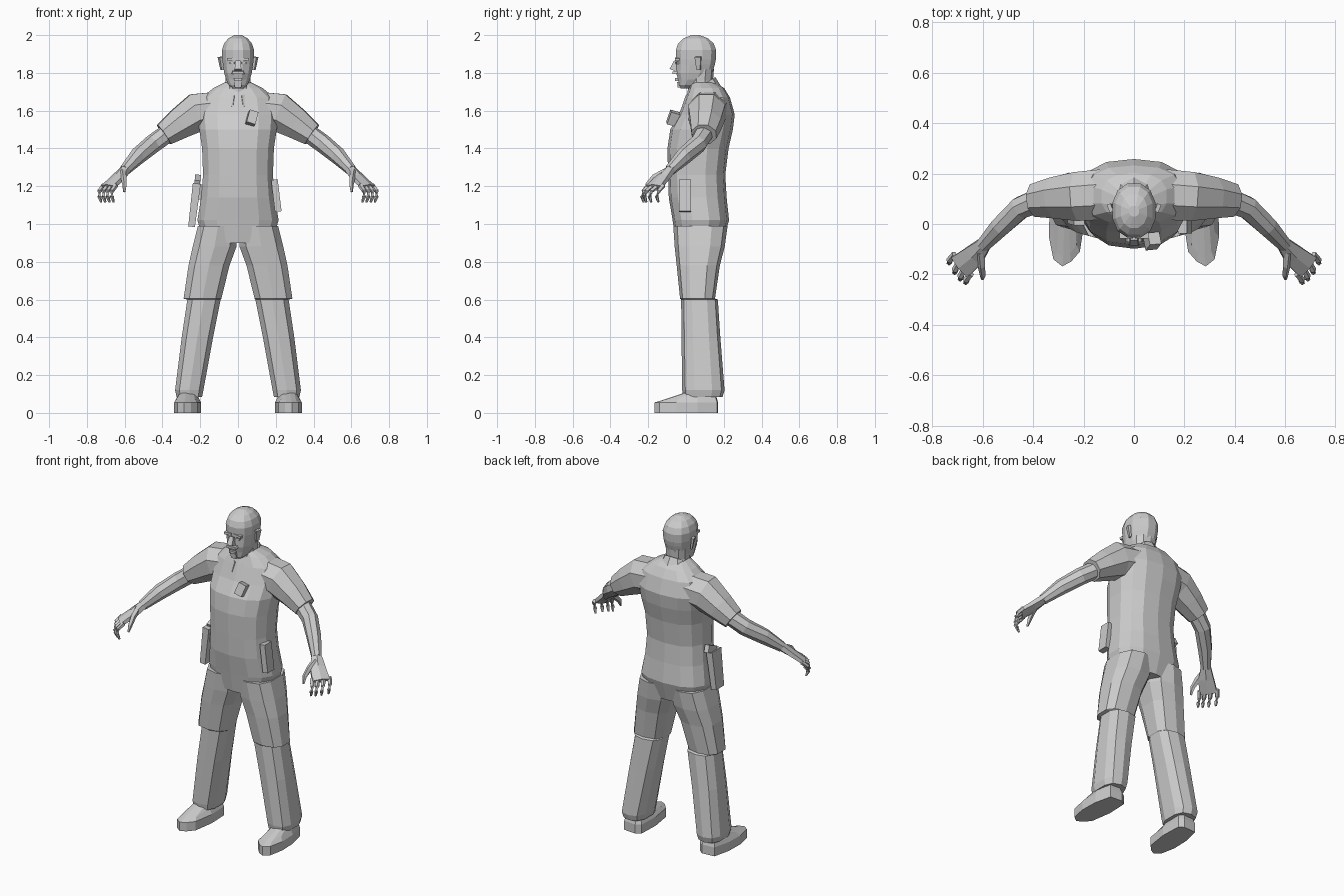
import bpy, bmesh, math
from mathutils import Vector, Matrix

grey = bpy.data.materials.new("plain grey")
grey.diffuse_color = (0.6, 0.6, 0.6, 1)


def finish(name, bm, mirror=False):
    bmesh.ops.recalc_face_normals(bm, faces=bm.faces)
    me = bpy.data.meshes.new(name)
    bm.to_mesh(me)
    bm.free()
    ob = bpy.data.objects.new(name, me)
    bpy.context.collection.objects.link(ob)
    me.materials.append(grey)
    if mirror:
        m = ob.modifiers.new("Mirror", 'MIRROR')
        m.use_clip = False
        m.use_mirror_merge = False
    return ob


def loft(name, rings, mirror=False, cap=True, closed=True):
    bm = bmesh.new()
    vs = [[bm.verts.new(p) for p in r] for r in rings]
    n = len(vs[0])
    for a, b in zip(vs, vs[1:]):
        for i in range(n if closed else n - 1):
            j = (i + 1) % n
            bm.faces.new((a[i], a[j], b[j], b[i]))
    if cap:
        bm.faces.new(vs[0])
        bm.faces.new(vs[-1])
    return finish(name, bm, mirror)


def spow(v, p):
    return math.copysign(abs(v) ** p, v)


def stack(name, rows, n=12, p=0.8, mirror=False, phase=0.5):
    """Horizontal rings from (z, x min, x max, y front, y back)."""
    rings = []
    for z, x0, x1, y0, y1 in rows:
        ring = []
        for i in range(n):
            t = math.tau * (i + phase) / n
            k = 1 / math.cos(math.pi / n) ** p if phase else 1
            ring.append(((x0 + x1) / 2 + (x1 - x0) / 2 * spow(math.cos(t), p) * k,
                         (y0 + y1) / 2 + (y1 - y0) / 2 * spow(math.sin(t), p) * k, z))
        rings.append(ring)
    return loft(name, rings, mirror)


def tube(name, pts, n=8, mirror=True):
    """Rings along a path of (x, y, z, half width, half height)."""
    c = [Vector(q[:3]) for q in pts]
    rings = []
    for i, q in enumerate(pts):
        t = (c[min(i + 1, len(c) - 1)] - c[max(i - 1, 0)]).normalized()
        side = t.cross(Vector((0, 0, 1))).normalized()
        up = side.cross(t)
        rings.append([c[i] + side * q[3] * math.cos(a) + up * q[4] * math.sin(a)
                      for a in (math.tau * (k + 0.5) / n for k in range(n))])
    return loft(name, rings, mirror)


def box(name, loc, size, rot=(0, 0, 0), taper=1.0, mirror=False):
    bm = bmesh.new()
    bmesh.ops.create_cube(bm, size=1)
    for v in bm.verts:
        if v.co.z < 0:
            v.co.x *= taper
            v.co.y *= taper
        v.co = Vector(v.co[i] * size[i] for i in range(3))
    r = Matrix.Rotation(rot[2], 4, 'Z') @ Matrix.Rotation(rot[1], 4, 'Y') @ Matrix.Rotation(rot[0], 4, 'X')
    bm.transform(Matrix.Translation(loc) @ r)
    return finish(name, bm, mirror)


# shirt body, down to the hips
stack("torso", [(z, -w, w, f, b) for z, w, f, b in [
    (0.90, 0.18, -0.05, 0.19), (1.02, 0.215, -0.068, 0.225), (1.14, 0.195, -0.088, 0.212),
    (1.26, 0.185, -0.092, 0.205), (1.40, 0.19, -0.095, 0.222), (1.50, 0.205, -0.08, 0.245),
    (1.58, 0.21, -0.035, 0.255), (1.67, 0.19, 0.0, 0.23), (1.72, 0.13, 0.02, 0.20),
    (1.75, 0.07, 0.03, 0.15)]], 14, 0.8)

# trousers, with the loose thigh pocket ending at the knee
stack("trouser_leg", [
    (0.99, 0.0, 0.212, -0.062, 0.215), (0.88, 0.008, 0.24, -0.055, 0.20),
    (0.78, 0.045, 0.262, -0.045, 0.175), (0.605, 0.088, 0.288, -0.028, 0.15),
    (0.60, 0.092, 0.268, -0.022, 0.165), (0.40, 0.132, 0.298, -0.02, 0.178),
    (0.12, 0.183, 0.333, -0.016, 0.2), (0.085, 0.19, 0.325, -0.01, 0.19)], 10, 0.75, True)

# shoes: rounded sole outline rising to the ankle
outline = [(0.20, 0.15), (0.195, 0.02), (0.215, -0.11), (0.25, -0.15), (0.285, -0.168),
           (0.32, -0.14), (0.338, -0.05), (0.335, 0.06), (0.31, 0.165), (0.23, 0.17)]
shoe = [[(x, y, 0) for x, y in outline], [(x, y, 0.055) for x, y in outline]]
shoe.append([(0.268 + (x - 0.268) * 0.75, y * 0.85 + 0.01, 0.085 + 0.12 * y) for x, y in outline])
shoe.append([(0.265 + (x - 0.265) * 0.6, 0.07 + y * 0.4, 0.11) for x, y in outline])
loft("shoe", shoe, True)

# short sleeves, bare arms and hands
tube("sleeve", [(0.08, 0.12, 1.61, 0.11, 0.10), (0.22, 0.11, 1.59, 0.105, 0.11),
                (0.31, 0.105, 1.53, 0.088, 0.088), (0.392, 0.095, 1.473, 0.07, 0.066)])
tube("arm", [(0.36, 0.1, 1.49, 0.052, 0.05), (0.45, 0.065, 1.425, 0.047, 0.05),
             (0.53, -0.01, 1.36, 0.042, 0.046), (0.60, -0.085, 1.285, 0.03, 0.03)])
tube("palm", [(0.595, -0.08, 1.29, 0.032, 0.028), (0.635, -0.125, 1.245, 0.05, 0.024),
              (0.69, -0.17, 1.195, 0.058, 0.018)], 6)
for i in range(4):
    x, y = 0.722 - 0.022 * i, -0.128 - 0.026 * i
    k = 0.012 if i in (1, 2) else 0.0
    tube("finger", [(x - 0.01, y + 0.008, 1.205, 0.013, 0.013),
                    (x + 0.012, y - 0.018 - k, 1.175, 0.013, 0.012),
                    (x + 0.012, y - 0.026 - k, 1.145, 0.011, 0.011),
                    (x + 0.002, y - 0.018 - k, 1.115, 0.006, 0.006)], 5)
tube("thumb", [(0.61, -0.11, 1.275, 0.02, 0.02), (0.605, -0.165, 1.245, 0.016, 0.02),
               (0.60, -0.20, 1.21, 0.013, 0.015), (0.602, -0.218, 1.17, 0.006, 0.006)], 5)

# neck and head
stack("neck", [(1.66, -0.07, 0.07, 0.01, 0.15), (1.76, -0.065, 0.065, 0.015, 0.14),
               (1.82, -0.068, 0.068, 0.02, 0.145)], 10, 0.9)
stack("head", [(z, -w, w, f, b) for z, w, f, b in [
    (1.718, 0.028, -0.028, 0.02), (1.735, 0.048, -0.038, 0.06), (1.765, 0.063, -0.042, 0.11),
    (1.80, 0.073, -0.052, 0.14), (1.845, 0.08, -0.05, 0.153), (1.87, 0.083, -0.052, 0.158),
    (1.92, 0.085, -0.054, 0.16), (1.955, 0.074, -0.042, 0.147), (1.982, 0.052, -0.015, 0.118),
    (2.0, 0.02, 0.03, 0.072)]], 12, 0.88)
box("nose", (0, -0.056, 1.836), (0.026, 0.034, 0.05), (-0.35, 0, 0), 1.4)
box("brow", (0.032, -0.046, 1.873), (0.05, 0.022, 0.014), (0, 0.1, -0.0), mirror=True)
box("eye", (0.032, -0.046, 1.853), (0.026, 0.012, 0.010), (0, 0, 0.2), mirror=True)
box("moustache", (0, -0.057, 1.803), (0.056, 0.026, 0.014), (0.2, 0, 0), 1.2)
box("lower_lip", (0, -0.045, 1.765), (0.04, 0.026, 0.014))
box("chin", (0, -0.034, 1.738), (0.042, 0.026, 0.03), taper=0.8)
box("ear", (0.09, 0.065, 1.85), (0.016, 0.034, 0.07), (0, 0.15, -0.35), 0.6, True)

# open shirt collar, high at the back and pointed at the front
upper, lower = [], []
for i in range(11):
    a = math.radians(-165 + 33 * i)
    s, c = math.sin(a), math.cos(a)
    upper.append((0.078 * s, 0.075 + 0.08 * c, 1.728 + 0.05 * c))
    lower.append((0.108 * s, 0.08 + 0.105 * c, 1.675 + 0.055 * c))
collar = loft("collar", [upper, lower], cap=False, closed=False)
collar.modifiers.new("Thickness", 'SOLIDIFY').thickness = 0.012

# carried equipment
box("chest_radio", (0.073, -0.068, 1.56), (0.048, 0.05, 0.07), (-0.3, 0.3, 0.1))
box("belt_pouch", (0.203, -0.005, 1.15), (0.035, 0.065, 0.17), (0, -0.12, 0))
box("holster", (-0.232, 0.04, 1.10), (0.042, 0.09, 0.23), (0, 0.12, 0), 0.85)
box("holster_grip", (-0.215, 0.065, 1.225), (0.03, 0.08, 0.045), (0.4, 0.1, 0))
box("holster_strap", (-0.2, 0.04, 1.17), (0.04, 0.05, 0.08))
